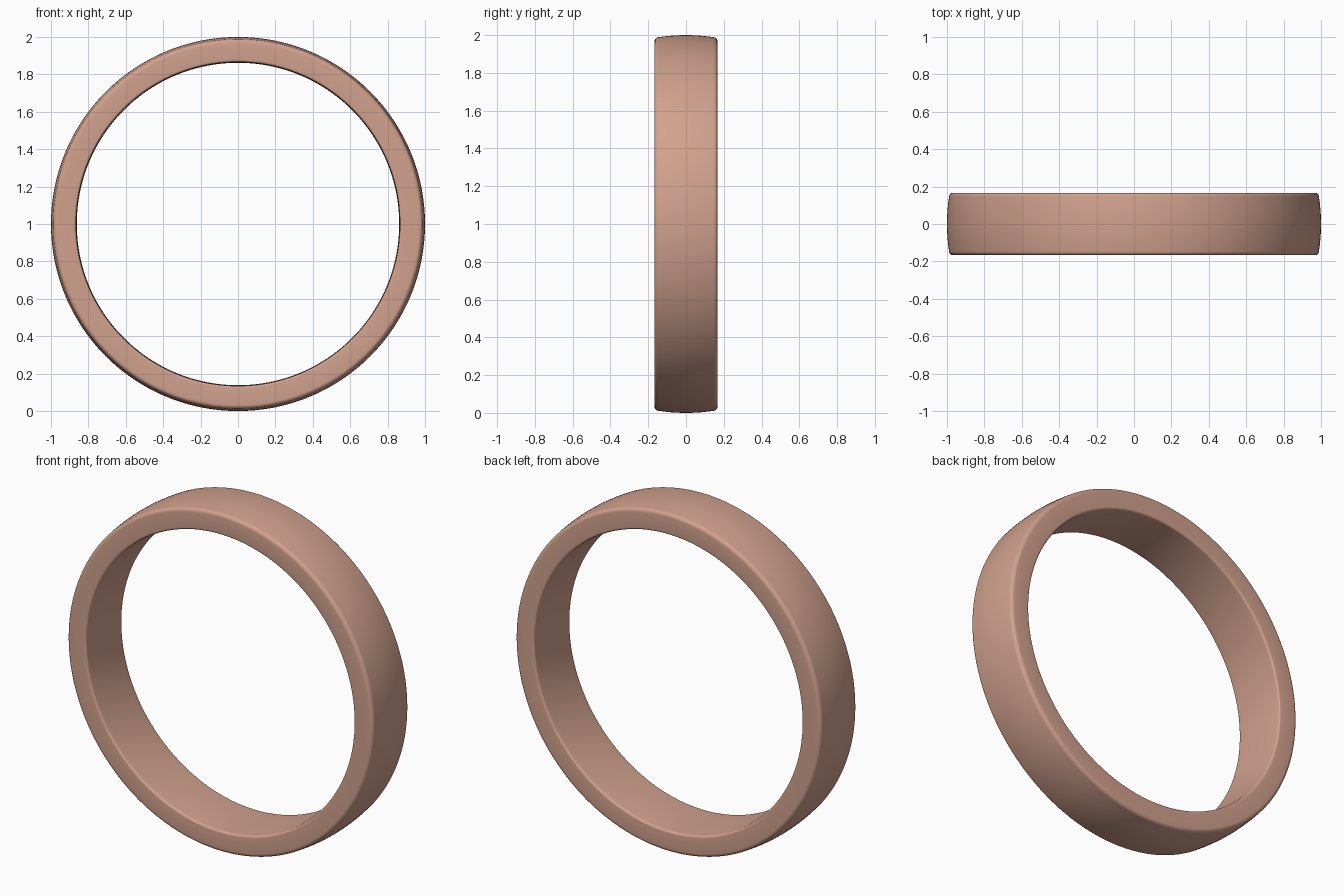
import bpy, bmesh, math

if "Cube" in bpy.data.objects:
    bpy.data.objects.remove(bpy.data.objects["Cube"])

HALF, OUTER, INNER = 0.167, 1.0, 0.862   # half width, crown radius, bore radius
SEGMENTS = 192


def corner(cy, cr, rad, a0, a1, n=6):
    """Rounded corner of the cross-section as (y, r) points."""
    angles = [math.radians(a0 + (a1 - a0) * i / n) for i in range(n + 1)]
    return [(cy + rad * math.cos(a), cr + rad * math.sin(a)) for a in angles]


def crown(half, base, rise, n=10):
    """Shallow bulge between two corners, end points excluded."""
    ts = [-1 + 2 * i / n for i in range(1, n)]
    return [(half * t, base + rise * (1 - t * t)) for t in ts]


# Cross-section: domed outside, flat sides, slightly eased bore
ro, ri = 0.022, 0.012
outer_edge, inner_edge = 0.989, 0.866
profile = (
    crown(HALF - ro, outer_edge, OUTER - outer_edge)
    + corner(HALF - ro, outer_edge - ro, ro, 90, 0)
    + corner(HALF - ri, inner_edge + ri, ri, 0, -90)
    + crown(HALF - ri, inner_edge, INNER - inner_edge)[::-1]
    + corner(-HALF + ri, inner_edge + ri, ri, 270, 180)
    + corner(-HALF + ro, outer_edge - ro, ro, 180, 90)
)

# Sweep the section round the y axis
bm = bmesh.new()
rings = []
for s in range(SEGMENTS):
    a = 2 * math.pi * s / SEGMENTS
    rings.append([bm.verts.new((r * math.sin(a), y, OUTER + r * math.cos(a)))
                  for y, r in profile])
for s in range(SEGMENTS):
    p, q = rings[s], rings[(s + 1) % SEGMENTS]
    for i in range(len(profile)):
        j = (i + 1) % len(profile)
        bm.faces.new((p[i], p[j], q[j], q[i]))
bmesh.ops.recalc_face_normals(bm, faces=bm.faces)
for f in bm.faces:
    f.smooth = True

mesh = bpy.data.meshes.new("ring_band")
bm.to_mesh(mesh)
bm.free()
band = bpy.data.objects.new("ring_band", mesh)
bpy.context.collection.objects.link(band)

# Rose-copper colour
mat = bpy.data.materials.new("rose_metal")
mat.diffuse_color = (0.64, 0.36, 0.27, 1)
mat.use_nodes = True
mat.node_tree.nodes["Principled BSDF"].inputs["Base Color"].default_value = mat.diffuse_color
mesh.materials.append(mat)
